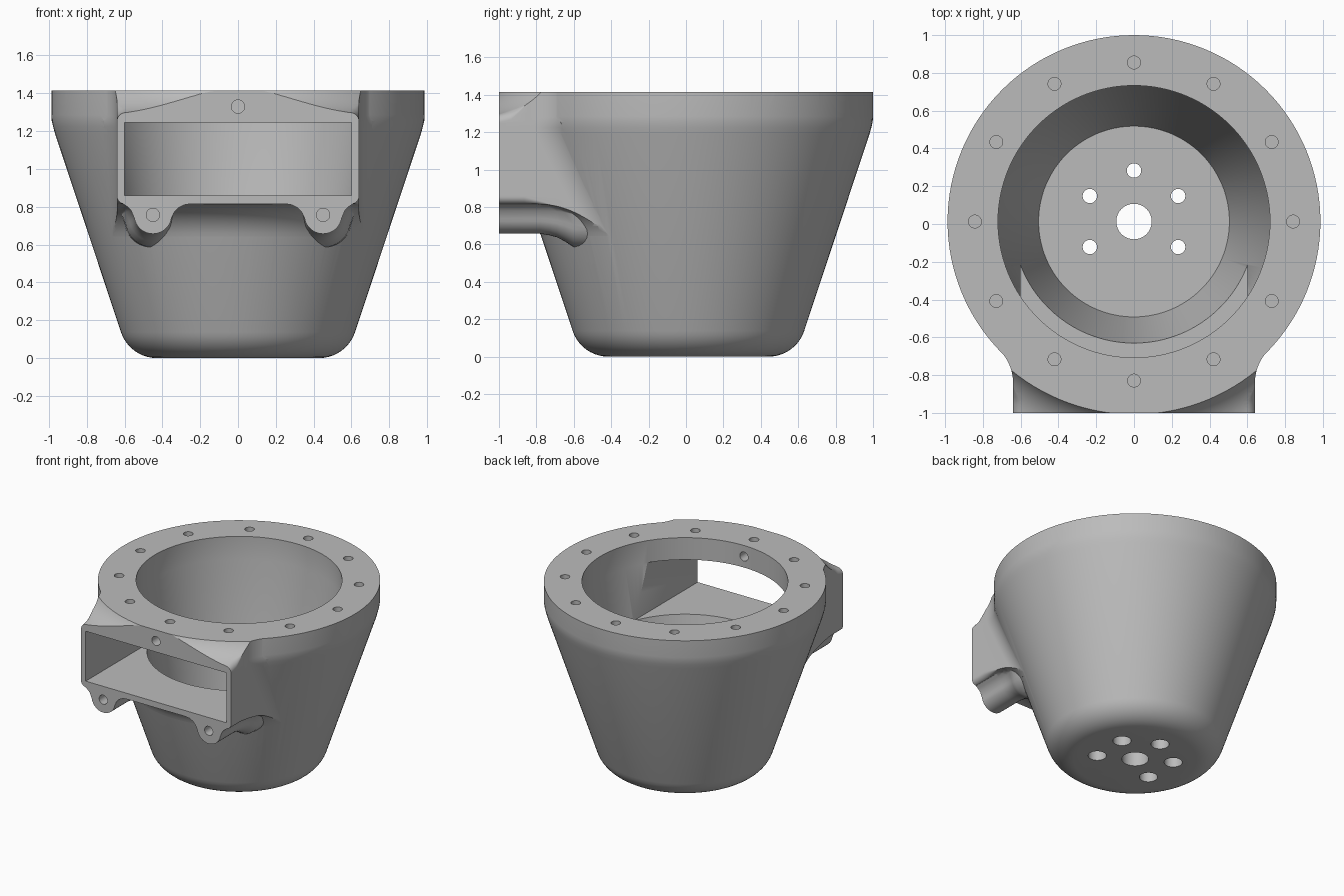
import bpy, bmesh, math
from mathutils import Matrix, Vector

if "Cube" in bpy.data.objects:
    bpy.data.objects.remove(bpy.data.objects["Cube"], do_unlink=True)

CY = 0.013            # axis of the bowl
TOP, RIM = 1.415, 0.987
FIL = 0.25            # blend radius between duct and bowl
HALF = 0.64           # duct half width
ROOF, UNDER = 1.29, 0.815
SEG = 128

grey = bpy.data.materials.new("cast grey")
grey.use_nodes = True
grey.diffuse_color = (0.5, 0.5, 0.5, 1)
grey.node_tree.nodes["Principled BSDF"].inputs["Base Color"].default_value = (0.5, 0.5, 0.5, 1)


def finish(bm, name):
    bmesh.ops.remove_doubles(bm, verts=bm.verts, dist=1e-5)
    bmesh.ops.recalc_face_normals(bm, faces=bm.faces)
    me = bpy.data.meshes.new(name)
    bm.to_mesh(me)
    bm.free()
    me.materials.append(grey)
    ob = bpy.data.objects.new(name, me)
    bpy.context.collection.objects.link(ob)
    return ob


def skin(bm, rings, cap=False):
    """Bridge closed rows of points with quads."""
    rows = [[bm.verts.new(p) for p in r] for r in rings]
    for a, b in zip(rows, rows[1:]):
        n = len(a)
        for i in range(n):
            j = (i + 1) % n
            bm.faces.new((a[i], a[j], b[j], b[i]))
    if cap:
        bm.faces.new(rows[0])
        bm.faces.new(rows[-1])


def lathe(name, profile, cap=True):
    bm = bmesh.new()
    angles = [2 * math.pi * i / SEG for i in range(SEG)]
    skin(bm, [[(r * math.cos(a), CY + r * math.sin(a), z) for a in angles]
              for r, z in profile], cap)
    return finish(bm, name)


def cylinder(bm, center, radius, depth, along_y=False):
    m = Matrix.Translation(Vector(center))
    if along_y:
        m = m @ Matrix.Rotation(math.pi / 2, 4, "X")
    bmesh.ops.create_cone(bm, cap_ends=True, segments=32, radius1=radius,
                          radius2=radius, depth=depth, matrix=m)


def combine(target, other, op):
    mod = target.modifiers.new(op, "BOOLEAN")
    mod.operation, mod.object, mod.solver = op, other, "EXACT"
    bpy.context.view_layer.objects.active = target
    bpy.ops.object.modifier_apply(modifier=mod.name)
    bpy.data.objects.remove(other, do_unlink=True)


def wall(z):
    """Outer radius of the bowl at a height."""
    return min(RIM, 0.574 + 0.3315 * z)


# Centres of the blends above and below the duct
rc = RIM + FIL
zc = UNDER - FIL
uc = 0.574 + 0.3315 * zc + FIL * 1.0534


def roof_z(r):
    return ROOF + FIL - math.sqrt(FIL ** 2 - max(0, rc - r) ** 2)


def under_z(r):
    return zc + math.sqrt(FIL ** 2 - max(0, uc - r) ** 2)


# Bowl body with a rounded foot and soft shoulder, trimmed to height later
foot = [(0.429 + 0.2 * math.sin(t), 0.2 - 0.2 * math.cos(t))
        for t in [math.radians(71.7) * i / 10 for i in range(11)]]
body = lathe("duct_bowl", foot + [
    (wall(1.19), 1.19), (0.978, 1.225), (0.985, 1.255), (RIM, 1.285), (RIM, 1.45)])

# Duct block: plan outline blended into the bowl at each height
bm = bmesh.new()
rings = []
for k in range(33):
    z = 0.6 + 0.87 * k / 32
    R = wall(z) - 0.002
    cx = HALF + FIL
    cy = -math.sqrt((R + FIL) ** 2 - cx ** 2)
    end = math.atan2(-cy, -cx)
    side = [(HALF, -1 - CY)]
    for i in range(13):
        a = math.pi + (end - math.pi) * i / 12
        side.append((cx + FIL * math.cos(a), cy + FIL * math.sin(a)))
    side.append((side[-1][0] * 0.9, side[-1][1] * 0.9))
    ring = side + [(-x, y) for x, y in reversed(side)]
    rings.append([(x, y + CY, z) for x, y in ring])
skin(bm, rings, cap=True)
duct = finish(bm, "duct")

# Revolved slab that gives the duct its blended roof and underside
roof = [(rc - 0.225 * (1 - i / 16), roof_z(rc - 0.225 * (1 - i / 16))) for i in range(17)]
under = [(uc + FIL * math.cos(t), zc + FIL * math.sin(t))
         for t in [math.radians(90 + 71.6 * i / 16) for i in range(17)]]
chain = [(0.68, roof[0][1])] + roof + [(1.5, ROOF), (1.5, UNDER)] + under + [(0.68, under[-1][1])]
combine(duct, lathe("slab", chain + chain[:1], False), "INTERSECT")

# Round the long corners of the duct
for surf, up, y_end in ((roof_z, 1, -0.86), (under_z, -1, -0.72)):
    for s in (-1, 1):
        rings = []
        for k in range(9):
            y = -1.01 + (y_end + 1.01) * k / 8
            c = 0.04 * min(1, 0.02 + 2 * (1 - k / 8))
            x0 = HALF - c
            ring = []
            for i in range(9):
                a = math.pi / 2 * i / 8
                x = x0 + c * math.sin(a)
                ring.append((s * x, y, surf(math.hypot(x, y - CY)) - up * c * (1 - math.cos(a))))
            z = ring[-1][2]
            ring += [(s * (HALF + 0.02), y, z), (s * (HALF + 0.02), y, z + up * 0.15),
                     (s * x0, y, z + up * 0.15)]
            rings.append(ring)
        bm = bmesh.new()
        skin(bm, rings, cap=True)
        combine(duct, finish(bm, "corner"), "DIFFERENCE")
combine(body, duct, "UNION")

# Bolt ears below the duct, flaring where they meet the bowl
flare = ((-1, 1), (-0.78, 1), (-0.73, 1.05), (-0.69, 1.12), (-0.65, 1.25), (-0.6, 1.45), (-0.5, 1.5))
for s in (-1, 1):
    lobe = [(0.45 + 0.1 * math.cos(a), 0.757 + 0.1 * math.sin(a))
            for a in [math.radians(-10 - 160 * i / 16) for i in range(17)]]
    outline = [(0.612, 0.84), (0.605, 0.814), (0.585, 0.8), (0.565, 0.78)] + lobe + [
        (0.338, 0.77), (0.315, 0.795), (0.285, 0.81), (0.25, 0.816), (0.25, 0.84)]
    bm = bmesh.new()
    skin(bm, [[(s * min(0.625 + 0.01 * x, 0.45 + f * (x - 0.45)), y, UNDER + f * (z - UNDER))
               for x, z in outline] for y, f in flare], cap=True)
    combine(body, finish(bm, "ear"), "UNION")

# Hollow interior, with a wide upper disc that trims the rim flat
cavity = lathe("cavity", [(0.505, 0.17), (0.72, 1.24), (0.72, TOP), (1.7, TOP), (1.7, 1.7)])
combine(body, cavity, "DIFFERENCE")

# Duct opening
bm = bmesh.new()
bmesh.ops.create_cube(bm, size=1, matrix=Matrix.Translation((0, -0.65, 1.0525))
                      @ Matrix.Diagonal((1.2, 1.1, 0.385, 1)))
combine(body, finish(bm, "opening"), "DIFFERENCE")

# Bolt and drain holes, the drain bolts counterbored from below
bm = bmesh.new()
bores = bmesh.new()
for i in range(12):
    a = math.radians(30 * i)
    cylinder(bm, (0.842 * math.cos(a), CY + 0.842 * math.sin(a), TOP), 0.034,
             0.08 if i == 9 else 0.24)
for a in (30, 90, 150, 210, 330):
    t = math.radians(a)
    spot = (0.27 * math.cos(t), CY + 0.27 * math.sin(t))
    cylinder(bm, (*spot, 0.1), 0.038, 0.4)
    cylinder(bores, (*spot, 0), 0.064, 0.18)
cylinder(bm, (0, CY, 0.1), 0.094, 0.4)
for x in (-0.45, 0.45):
    cylinder(bm, (x, -1, 0.757), 0.035, 0.3, True)
cylinder(bm, (0, -0.85, 1.33), 0.035, 0.5, True)
combine(body, finish(bm, "holes"), "DIFFERENCE")
combine(body, finish(bores, "bores"), "DIFFERENCE")

# Smooth shading with crisp edges
bpy.ops.object.select_all(action="DESELECT")
body.select_set(True)
bpy.context.view_layer.objects.active = body
bpy.ops.object.shade_smooth_by_angle(angle=math.radians(30))
